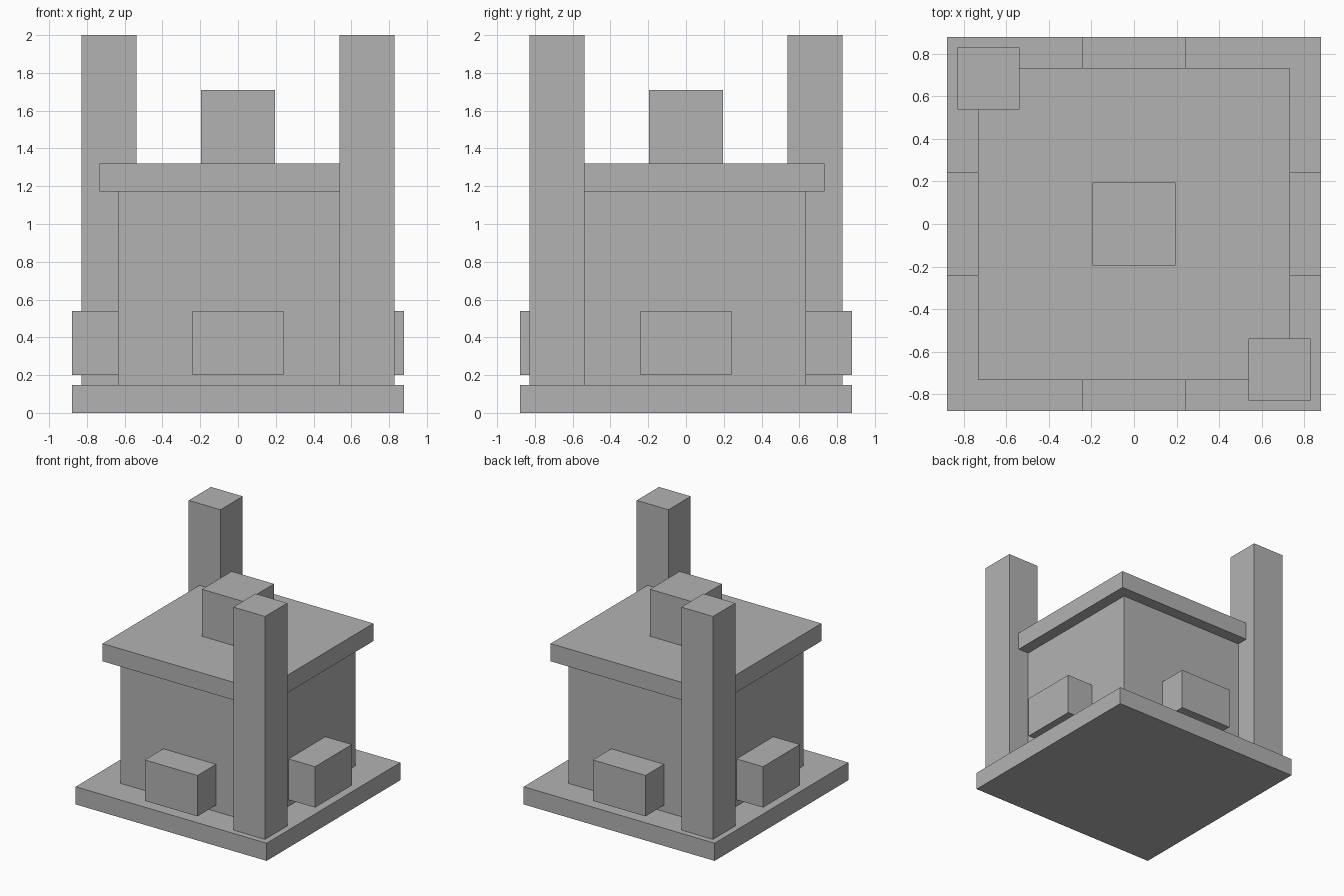
import bpy
import bmesh
from mathutils import Matrix

# Remove the default object
cube = bpy.data.objects.get("Cube")
if cube:
    bpy.data.objects.remove(cube, do_unlink=True)

# Single plain grey
GREY = (0.45, 0.45, 0.45, 1.0)
grey = bpy.data.materials.new("plain_grey")
grey.use_nodes = True
grey.diffuse_color = GREY
grey.node_tree.nodes["Principled BSDF"].inputs["Base Color"].default_value = GREY


def box(name, center, half, bottom, top):
    """Axis-aligned box from its plan centre, plan half sizes and height range."""
    bm = bmesh.new()
    place = Matrix.Translation((center[0], center[1], (bottom + top) / 2))
    size = Matrix.Diagonal((2 * half[0], 2 * half[1], top - bottom, 1))
    bmesh.ops.create_cube(bm, size=1, matrix=place @ size)
    mesh = bpy.data.meshes.new(name)
    bm.to_mesh(mesh)
    bm.free()
    mesh.materials.append(grey)
    obj = bpy.data.objects.new(name, mesh)
    bpy.context.collection.objects.link(obj)
    return obj


BASE_TOP = 0.147
WALL_TOP = 1.173
ROOF_TOP = 1.32
EDGE = 0.878
WALL = 0.635

# Stacked square parts
for name, half, bottom, top in (
    ("base_slab", EDGE, 0, BASE_TOP),
    ("main_body", WALL, BASE_TOP, WALL_TOP),
    ("roof_slab", 0.732, WALL_TOP, ROOF_TOP),
    ("roof_block", 0.195, ROOF_TOP, 1.71),
):
    box(name, (0, 0), (half, half), bottom, top)

# Tall posts on two opposite corners
POST = 0.683
for name, side in (("front_left_post", 1), ("back_right_post", -1)):
    box(name, (side * POST, -side * POST), (0.146, 0.146), BASE_TOP, 2)

# One projecting block on the middle of each wall
reach = (EDGE + WALL) / 2
depth = (EDGE - WALL) / 2
for name, dx, dy in (
    ("front_block", 0, -1),
    ("back_block", 0, 1),
    ("left_block", 1, 0),
    ("right_block", -1, 0),
):
    half = (depth, 0.242) if dx else (0.242, depth)
    box(name, (dx * reach, dy * reach), half, 0.2, 0.54)
